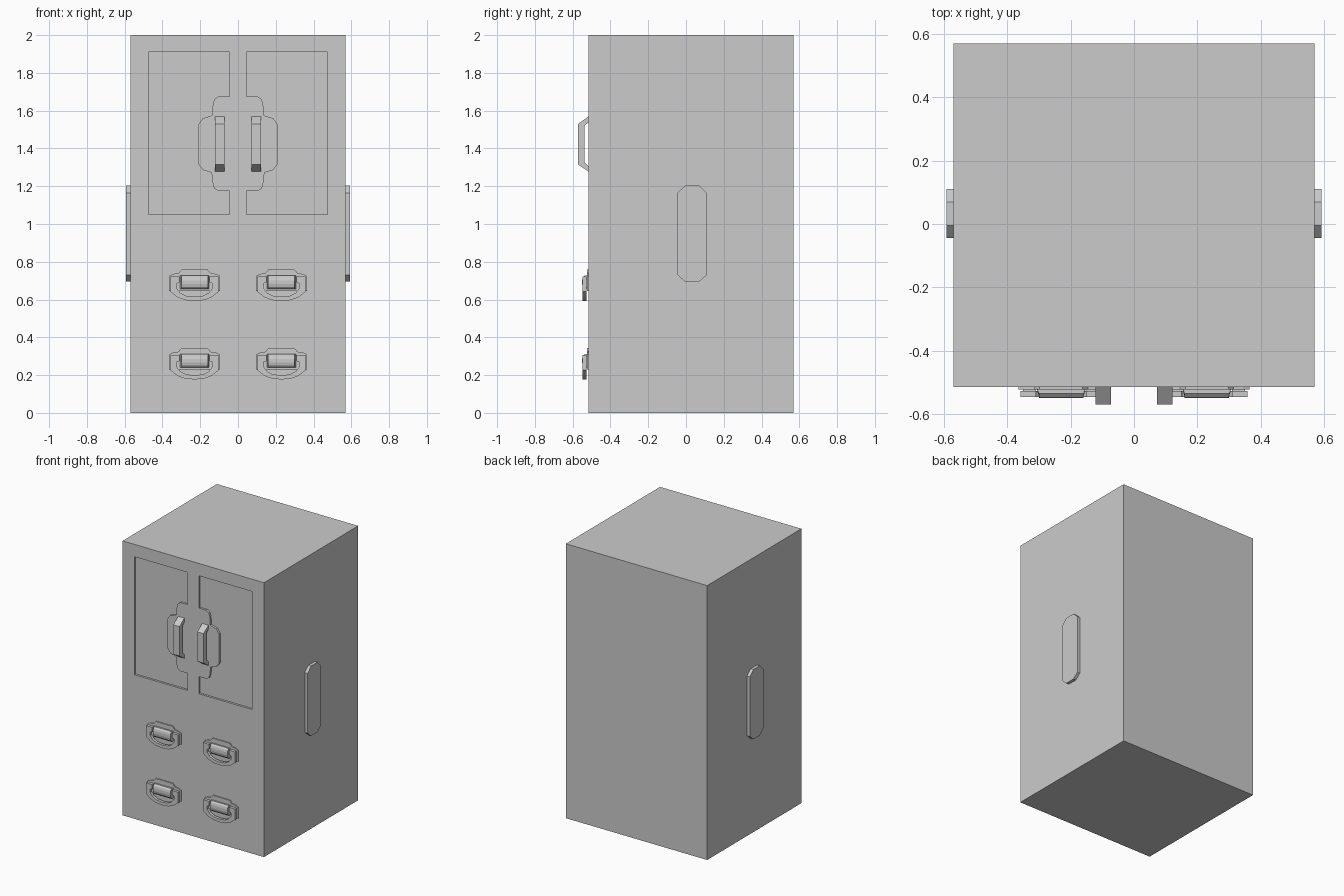
import bpy, bmesh
from mathutils import Vector

if "Cube" in bpy.data.objects:
    bpy.data.objects.remove(bpy.data.objects["Cube"])


def prism(name, pts, axis, a, b):
    """Extrude a 2D outline along x (outline is y,z) or y (outline is x,z) from a to b."""
    def place(p, d):
        return Vector((d, p[0], p[1])) if axis == 'x' else Vector((p[0], d, p[1]))
    bm = bmesh.new()
    lo = [bm.verts.new(place(p, a)) for p in pts]
    hi = [bm.verts.new(place(p, b)) for p in pts]
    n = len(pts)
    bm.faces.new(lo)
    bm.faces.new(hi[::-1])
    for i in range(n):
        j = (i + 1) % n
        bm.faces.new((lo[j], lo[i], hi[i], hi[j]))
    bmesh.ops.recalc_face_normals(bm, faces=bm.faces)
    me = bpy.data.meshes.new(name)
    bm.to_mesh(me)
    bm.free()
    ob = bpy.data.objects.new(name, me)
    bpy.context.collection.objects.link(ob)
    return ob


def mirrored(half):
    """Complete a symmetric outline from its left half."""
    return half + [(-x, z) for x, z in reversed(half) if abs(x) > 1e-6]


def moved(pts, dx, dz):
    return [(x + dx, z + dz) for x, z in pts]


FRONT = -0.515

# Cabinet body
body = prism("cabinet_body", [(-0.57, 0), (0.57, 0), (0.57, 2), (-0.57, 2)], 'y', FRONT, 0.57)

# Sunken door panel outline, leaving a flush plate around the handle
door = [(0.475, 1.05), (0.475, 1.91), (0.045, 1.91), (0.045, 1.675), (0.105, 1.675),
        (0.125, 1.66), (0.133, 1.635), (0.137, 1.575), (0.185, 1.56), (0.208, 1.53),
        (0.208, 1.315), (0.185, 1.285), (0.14, 1.272), (0.133, 1.21), (0.125, 1.187),
        (0.105, 1.175), (0.045, 1.175), (0.045, 1.05)]

# Door pull (y, z) profile: a bent bar open at the back
pull = [(FRONT, 1.57), (-0.571, 1.53), (-0.571, 1.315), (FRONT, 1.277),
        (FRONT, 1.305), (-0.537, 1.325), (-0.537, 1.52), (FRONT, 1.54)]

# Side plate (y, z) outline
side = [(-0.005, 0.695), (0.07, 0.695), (0.11, 0.73), (0.11, 1.165),
        (0.07, 1.203), (-0.005, 1.203), (-0.045, 1.165), (-0.045, 0.73)]

for s, tag in ((-1, "left"), (1, "right")):
    cutter = prism(f"{tag}_door_cutter", [(s * x, z) for x, z in door], 'y', -0.6, FRONT + 0.015)
    cutter.hide_render = True
    cutter.hide_viewport = True
    cutter.display_type = 'WIRE'
    cut = body.modifiers.new(f"{tag}_door_recess", 'BOOLEAN')
    cut.operation = 'DIFFERENCE'
    cut.solver = 'EXACT'
    cut.object = cutter
    prism(f"{tag}_door_handle", pull, 'x', s * 0.072, s * 0.122)
    prism(f"{tag}_side_plate", side, 'x', s * 0.56, s * 0.592)

# Drawer pull outlines, relative to the pull's centre
back = mirrored([(-0.08, -0.035), (-0.135, -0.035), (-0.135, 0.045), (-0.115, 0.055),
                 (-0.085, 0.06), (-0.068, 0.08)])
bail = mirrored([(-0.085, 0.04), (-0.13, 0.04), (-0.13, -0.038), (-0.09, -0.07),
                 (-0.05, -0.083), (0, -0.087)])
# Horseshoe: outer edge followed by the inner edge back to the start
outer = [(-0.128, 0.042), (-0.128, -0.038), (-0.09, -0.068), (-0.05, -0.083), (0, -0.087)]
inner = [(-0.08, 0.042), (-0.08, 0.01), (-0.095, 0.005), (-0.095, -0.02),
         (-0.075, -0.045), (-0.045, -0.06), (0, -0.065)]
bail = mirrored(outer)
bail += [(-x, z) for x, z in inner] + [(x, z) for x, z in reversed(inner[:-1])]
# Rounded grip bar (y, z) profile
grip = [(-0.518, 0.047), (-0.536, 0.047), (-0.546, 0.038), (-0.55, 0.022), (-0.55, 0.002),
        (-0.546, -0.014), (-0.536, -0.024), (-0.518, -0.024)]

for row, z in (("upper", 0.68), ("lower", 0.264)):
    for x, col in ((-0.23, "left"), (0.23, "right")):
        tag = f"{row}_{col}_drawer"
        prism(f"{tag}_back_plate", moved(back, x, z), 'y', FRONT + 0.005, FRONT - 0.008)
        prism(f"{tag}_bail", moved(bail, x, z), 'y', -0.527, -0.547)
        bar = prism(f"{tag}_grip", moved(grip, 0, z), 'x', x - 0.078, x + 0.078)
        # Taper the grip ends toward the front
        for v in bar.data.vertices:
            if v.co.y < -0.53:
                v.co.x = x + (v.co.x - x) * 0.9
        # Pivot blocks joining the bail to the back plate
        for s in (-1, 1):
            u = x + s * 0.1
            prism(f"{tag}_pivot", [(u - 0.02, z - 0.02), (u + 0.02, z - 0.02),
                                   (u + 0.02, z + 0.035), (u - 0.02, z + 0.035)],
                  'y', FRONT, -0.53)
